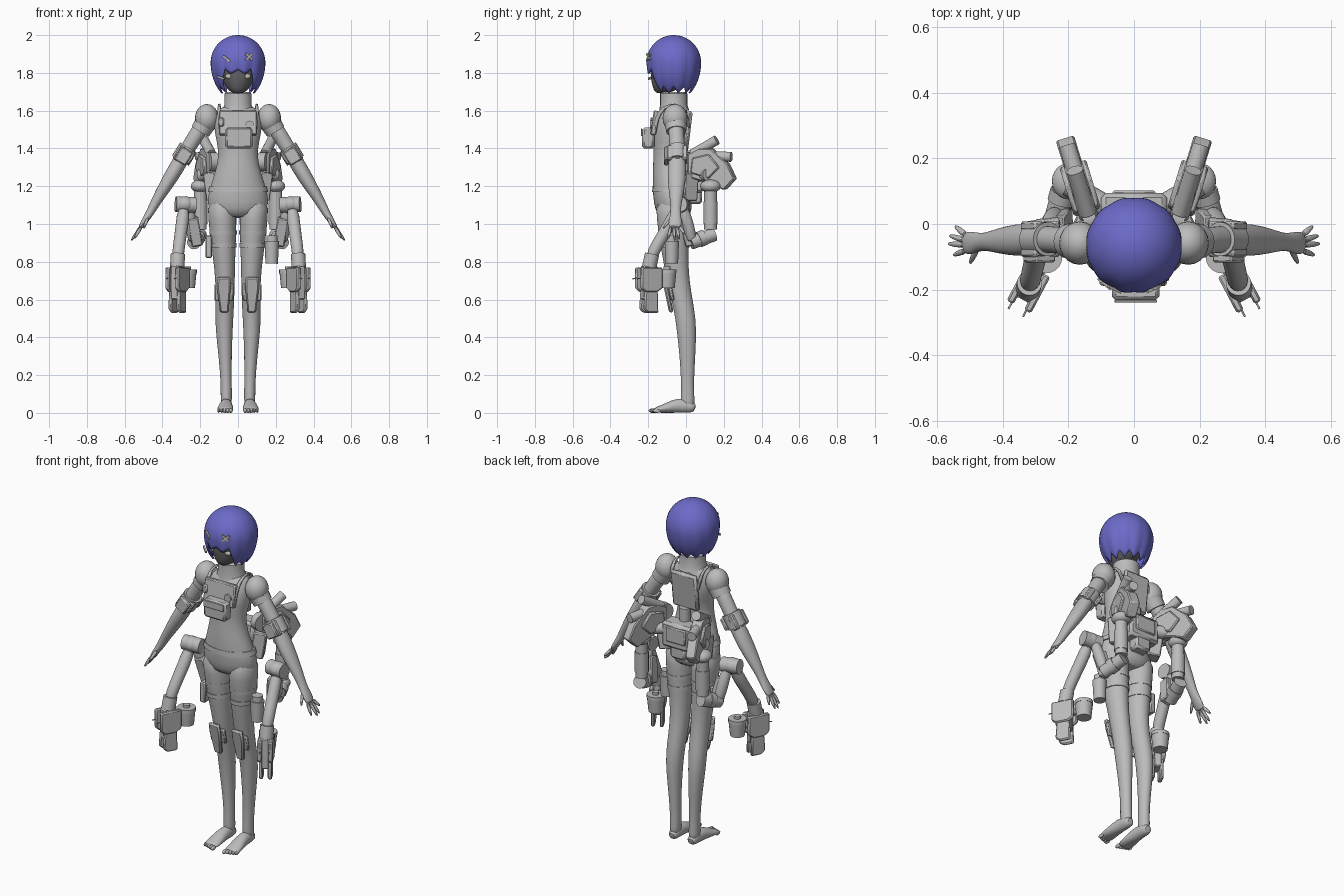
import bpy, bmesh, math
from mathutils import Vector, Matrix, Euler

if "Cube" in bpy.data.objects:
    bpy.data.objects.remove(bpy.data.objects["Cube"])


def material(name, rgb):
    m = bpy.data.materials.new(name)
    m.use_nodes = True
    m.diffuse_color = (*rgb, 1)
    m.node_tree.nodes["Principled BSDF"].inputs["Base Color"].default_value = (*rgb, 1)
    return m


GREY = material("suit grey", (0.5, 0.5, 0.5))
BLUE = material("hair blue", (0.15, 0.145, 0.58))
DARK = material("face dark grey", (0.13, 0.13, 0.13))
PALE = material("pale detail", (0.55, 0.53, 0.47))


def finish(bm, name, mat=GREY, mirror=False, subsurf=0, bevel=0.0):
    bmesh.ops.recalc_face_normals(bm, faces=bm.faces)
    me = bpy.data.meshes.new(name)
    bm.to_mesh(me)
    bm.free()
    ob = bpy.data.objects.new(name, me)
    bpy.context.collection.objects.link(ob)
    me.materials.append(mat)
    if bevel:
        b = ob.modifiers.new("bevel", 'BEVEL')
        b.width = bevel
    if subsurf:
        ob.modifiers.new("smooth", 'SUBSURF').levels = subsurf
    if mirror:
        ob.modifiers.new("mirror", 'MIRROR').use_mirror_merge = False
    bpy.ops.object.select_all(action='DESELECT')
    ob.select_set(True)
    bpy.context.view_layer.objects.active = ob
    bpy.ops.object.shade_smooth_by_angle(angle=math.radians(40))
    return ob


def loft(name, rings, mat=GREY, mirror=False, flat=False, sides=16, subsurf=1):
    """Skin elliptical rings (x, y, z, radius a, radius b) along a path."""
    bm = bmesh.new()
    pts = [Vector(r[:3]) for r in rings]
    loops = []
    for i, r in enumerate(rings):
        t = Vector((0, 0, -1)) if flat else (pts[min(i + 1, len(pts) - 1)] - pts[max(i - 1, 0)]).normalized()
        ref = Vector((0, 1, 0)) if abs(t.y) < 0.85 else Vector((1, 0, 0))
        u = t.cross(ref).normalized()
        v = u.cross(t)
        ring = []
        for k in range(sides):
            a = math.tau * k / sides
            ring.append(bm.verts.new(pts[i] + u * r[3] * math.cos(a) + v * r[-1] * math.sin(a)))
        loops.append(ring)
    for p, q in zip(loops, loops[1:]):
        for k in range(sides):
            bm.faces.new((p[k], p[(k + 1) % sides], q[(k + 1) % sides], q[k]))
    bm.faces.new(loops[0])
    bm.faces.new(loops[-1])
    return finish(bm, name, mat, mirror, subsurf)


def rod(name, a, b, r, r2=None, mirror=True, mat=GREY):
    return loft(name, [(*a, r), (*b, r2 or r)], mat, mirror, sides=20, subsurf=0)


def box(name, centre, size, rot=(0, 0, 0), mirror=False, mat=GREY, bevel=0.006):
    bm = bmesh.new()
    e = Euler([math.radians(d) for d in rot])
    bmesh.ops.create_cube(bm, size=1, matrix=Matrix.LocRotScale(Vector(centre), e, Vector(size)))
    return finish(bm, name, mat, mirror, bevel=bevel)


def ball(name, c, r, mirror=True, mat=GREY):
    bm = bmesh.new()
    bmesh.ops.create_uvsphere(bm, u_segments=20, v_segments=12, radius=1,
                              matrix=Matrix.LocRotScale(Vector(c), None, Vector(r)))
    return finish(bm, name, mat, mirror)


def prism(name, outline, width, matrix, mirror=True, bevel=0.006):
    """Extrude a (y, z) outline along x, then place it."""
    bm = bmesh.new()
    f = bm.faces.new([bm.verts.new((-width / 2, y, z)) for y, z in outline])
    ext = bmesh.ops.extrude_face_region(bm, geom=[f])
    bmesh.ops.translate(bm, vec=(width, 0, 0), verts=[g for g in ext["geom"] if isinstance(g, bmesh.types.BMVert)])
    bm.transform(matrix)
    return finish(bm, name, GREY, mirror, bevel=bevel)


# Body
loft("torso", [(0, -.065, 1.63, .07, .06), (0, -.068, 1.6, .115, .075), (0, -.072, 1.54, .13, .095),
               (0, -.08, 1.47, .122, .1), (0, -.088, 1.4, .105, .083), (0, -.094, 1.33, .106, .08),
               (0, -.088, 1.25, .13, .09), (0, -.074, 1.15, .162, .102), (0, -.066, 1.08, .165, .1),
               (0, -.062, 1.03, .1, .08)], flat=True, sides=24)
loft("neck_collar", [(0, -.062, 1.6, .085, .08), (0, -.065, 1.63, .072, .072), (0, -.065, 1.69, .072, .072),
                     (0, -.065, 1.7, .06, .06)], flat=True, sides=24, subsurf=0)
loft("leg", [(.09, -.07, 1.14, .075, .095), (.082, -.066, 1.03, .078, .092), (.078, -.062, .9, .067, .077),
             (.07, -.05, .76, .055, .064), (.068, -.035, .66, .051, .06), (.071, -.01, .55, .05, .055),
             (.074, .003, .45, .047, .054), (.068, .008, .3, .035, .042), (.062, .008, .15, .029, .033),
             (.062, .008, .07, .031, .038), (.062, .01, .02, .027, .036)], mirror=True, flat=True)
loft("leg_cuff", [(.079, -.063, .965, .073, .084), (.079, -.062, .945, .0725, .083)], mirror=True, flat=True, subsurf=0)
loft("foot", [(.062, .05, .025, .018, .02), (.062, .03, .032, .033, .03), (.063, -.04, .042, .042, .033),
              (.066, -.1, .026, .027, .042), (.068, -.15, .017, .017, .044), (.068, -.17, .012, .011, .038)], mirror=True)
for i in range(5):
    ball("toe", (.038 + i * .016, -.178 + i * .006, .012), (.01 - i * .0008, .02, .012))

# Arms and hands
ball("shoulder_sleeve", (.165, -.058, 1.56), (.063, .066, .075))
loft("sleeve_hem", [(.165, -.055, 1.545, .057, .058), (.2, -.052, 1.49, .053, .053)], mirror=True, subsurf=0)
loft("arm", [(.17, -.055, 1.55, .045, .045), (.225, -.05, 1.465, .041, .041), (.285, -.045, 1.37, .039, .041),
             (.33, -.048, 1.29, .042, .052), (.385, -.05, 1.2, .036, .046), (.44, -.053, 1.11, .026, .03),
             (.465, -.055, 1.06, .022, .026), (.495, -.057, 1.015, .017, .036), (.52, -.06, .975, .012, .035)],
     mirror=True)
for tip, root in (((.545, -.005, .945), -.036), ((.563, -.035, .915), -.05), ((.567, -.06, .91), -.064),
                  ((.55, -.095, .92), -.08), ((.5, -.122, .975), -.07)):
    thumb = tip[1] < -.12
    start = (.475, root, 1.04) if thumb else (.51, root, .99)
    mid = Vector(start).lerp(Vector(tip), .6)
    loft("finger", [(*start, .011), (*mid, .01), (*tip, .005)], mirror=True, sides=8)
rod("elbow_cuff", (.262, -.046, 1.405), (.305, -.046, 1.335), .052)
for dy in (-.04, 0, .04):
    box("elbow_device", (.31, -.046 + dy, 1.375), (.035, .028, .085), (0, -32, 0), True)
    box("elbow_inner_device", (.252, -.046 + dy, 1.35), (.025, .028, .07), (0, -32, 0), True)
box("elbow_front_plate", (.288, -.105, 1.36), (.07, .025, .08), (0, -32, 0), True)

# Head
loft("head", [(0, -.13, 1.69, .025, .03), (0, -.105, 1.715, .06, .07), (0, -.08, 1.77, .092, .108),
              (0, -.068, 1.83, .115, .122), (0, -.065, 1.9, .1, .105), (0, -.065, 1.95, .05, .05)],
     DARK, flat=True, sides=24)
ball("eye", (.047, -.166, 1.782), (.02, .012, .014), mat=PALE)


def hair():
    n, rows = 96, 20
    bm = bmesh.new()
    top = bm.verts.new((0, -.065, 2))
    grid = []
    for i in range(n):
        a = math.tau * i / n
        d = min(a, math.tau - a)
        zig = abs((i % 8) - 4) / 4
        blend = min(max((d - .5) / .35, 0), 1)
        bottom = 1.795 + blend * (1.69 - 1.795) + zig * (.035 if d > .5 else .02)
        end = math.acos((bottom - 1.85) / .2)
        col = []
        for j in range(1, rows + 1):
            p = end * j / rows
            z = 1.85 + math.cos(p) * (.15 if p < math.pi / 2 else .2)
            r = .147 * math.sin(p) * (1 - .05 * zig * (j / rows) ** 3)
            col.append(bm.verts.new((r * math.sin(a), -.065 - r * math.cos(a), z)))
        grid.append(col)
    for i in range(n):
        p, q = grid[i], grid[(i + 1) % n]
        bm.faces.new((top, p[0], q[0]))
        for j in range(rows - 1):
            bm.faces.new((p[j], p[j + 1], q[j + 1], q[j]))
    ob = finish(bm, "hair", BLUE)
    s = ob.modifiers.new("thickness", 'SOLIDIFY')
    s.thickness = .008


hair()
for x, y, z, tilt, yaw in ((.058, -.198, 1.885, 40, 24), (.058, -.198, 1.885, -40, 24),
                           (-.06, -.198, 1.875, 35, -24), (-.09, -.182, 1.775, 15, -40)):
    box("hair_clip", (x, y, z), (.05, .009, .011), (0, tilt, yaw), mat=PALE, bevel=0)

# Chest harness and back plate
box("chest_panel", (0, -.165, 1.535), (.2, .03, .13), (-8, 0, 0))
box("chest_bag", (.005, -.2, 1.455), (.145, .065, .11), bevel=.012)
box("chest_bag_flap", (.005, -.235, 1.485), (.13, .008, .04), bevel=.002)
rod("chest_dial", (.062, -.19, 1.525), (.062, -.165, 1.525), .022, mirror=False)
box("chest_clip", (-.09, -.175, 1.54), (.03, .025, .05))
loft("shoulder_strap", [(.092, -.165, 1.48, .012), (.095, -.158, 1.56, .012), (.1, -.12, 1.62, .012),
                        (.1, -.06, 1.637, .012), (.098, -.005, 1.61, .012), (.085, .018, 1.5, .012)],
     mirror=True, sides=8)
box("back_plate", (0, .008, 1.49), (.17, .03, .22), (-7, 0, 0), bevel=.012)

# Hip unit
box("hip_unit", (0, .045, 1.24), (.2, .1, .15), bevel=.015)
box("hip_unit_lower", (0, .05, 1.145), (.1, .07, .08), bevel=.012)
box("hip_unit_cover", (0, .09, 1.25), (.13, .025, .09))
box("hip_side_pouch", (.13, .015, 1.2), (.07, .08, .15), (0, 8, 25), True)
rod("hip_unit_spine", (0, .01, 1.3), (0, .01, 1.39), .03, mirror=False)
loft("hip_belt", [(0, -.078, 1.2, .152, .1), (0, -.075, 1.17, .16, .104)], flat=True, sides=24, subsurf=0)

# Swept pods behind the waist
place = Matrix.Translation((.135, .015, 0)) @ Matrix.Rotation(math.radians(-17), 4, 'Z')
prism("rear_pod", [(0, 1.25), (0, 1.37), (.06, 1.4), (.13, 1.4), (.22, 1.32), (.26, 1.24), (.2, 1.18), (.13, 1.21)],
      .058, place)
prism("rear_pod_rib", [(.02, 1.27), (.03, 1.35), (.12, 1.37), (.18, 1.3), (.12, 1.24)], .085, place)
for a, b, r in (((0, .02, 1.37), (0, .155, 1.445), .026), ((0, .14, 1.36), (0, .235, 1.355), .026),
                ((-.02, .0, 1.33), (.02, .0, 1.33), .05)):
    rod("pod_barrel", place @ Vector(a), place @ Vector(b), r)
rod("pod_mount", (.08, .05, 1.26), (.2, .12, 1.26), .035)

# Mechanical limbs: drop leg, cross joint, rising link, elbow, forearm
ball("limb_shoulder", (.2, .13, 1.2), (.05, .055, .035))
rod("limb_drop", (.2, .13, 1.19), (.2, .13, .97), .034)
rod("limb_drop_sleeve", (.2, .13, 1.12), (.2, .13, 1.0), .038)
rod("limb_cross_pin", (.2, .15, .945), (.235, .025, .9), .036)
rod("limb_cross_collar", (.213, .1, .93), (.222, .068, .917), .042)
loft("limb_link", [(.235, .035, .895, .03), (.25, .01, 1.0, .032), (.262, -.02, 1.1, .03)], mirror=True)
box("limb_link_cover", (.228, .01, .96), (.06, .06, .15), (12, 10, 0), True)
rod("limb_elbow_pin", (.225, -.02, 1.1), (.33, -.035, 1.105), .042)
ball("limb_elbow", (.28, -.03, 1.105), (.047, .047, .042))
loft("limb_forearm", [(.285, -.04, 1.09, .036), (.297, -.09, .99, .034), (.312, -.155, .89, .032),
                      (.32, -.19, .81, .034)], mirror=True)
rod("limb_wrist", (.318, -.18, .84), (.322, -.195, .77), .038)

# Grippers, turned outward
turn = -28
grip = Matrix.Translation((.32, -.195, 0)) @ Matrix.Rotation(math.radians(-turn), 4, 'Z')
for dx in (-.03, .03):
    prism("gripper_plate", [(-.065, .66), (-.065, .77), (.06, .77), (.06, .66), (.03, .64), (-.04, .64)],
          .024, grip @ Matrix.Translation((dx, 0, 0)))
    prism("gripper_finger", [(-.045, .55), (-.035, .68), (.035, .68), (.04, .53), (-.02, .53)],
          .02, grip @ Matrix.Translation((dx * .8, 0, 0)))
prism("gripper_core", [(-.04, .6), (-.04, .78), (.04, .78), (.04, .6)], .045, grip)
for dx in (-.025, .025):
    rod("gripper_spike", grip @ Vector((dx, -.02, .72)), grip @ Vector((dx, -.085, .71)), .003)
rod("gripper_drum", (.268, -.1, .66), (.268, -.1, .74), .04, .048)
rod("gripper_drum_rim", (.268, -.1, .74), (.268, -.1, .76), .05)
rod("gripper_drum_hub", (.268, -.1, .76), (.268, -.1, .775), .018)
rod("gripper_drum_arm", (.268, -.1, .71), (.315, -.19, .71), .02)

# Thigh gear and knee pads
rod("thigh_canister", (.18, -.075, .91), (.178, -.075, .79), .038, .033, mirror=False)
rod("thigh_canister_cap", (.18, -.075, .94), (.18, -.075, .91), .03, mirror=False)
box("thigh_pouch", (-.155, -.07, .88), (.035, .09, .12))
loft("thigh_strap", [(.078, -.062, .9, .07, .08), (.077, -.061, .875, .069, .079)], mirror=True, flat=True, subsurf=0)
pad = Matrix.Translation((.075, -.098, .63)) @ Matrix.Rotation(math.radians(12), 4, 'X') @ Matrix.Rotation(math.radians(-90), 4, 'Z')
prism("knee_pad", [(-.025, -.1), (-.036, .03), (-.034, .09), (.034, .09), (.036, .03), (.02, -.1)], .024, pad, bevel=.008)
prism("knee_pad_side", [(-.05, -.04), (-.05, .05), (.05, .05), (.05, -.04)], .02,
      pad @ Matrix.Translation((-.02, 0, 0)))
